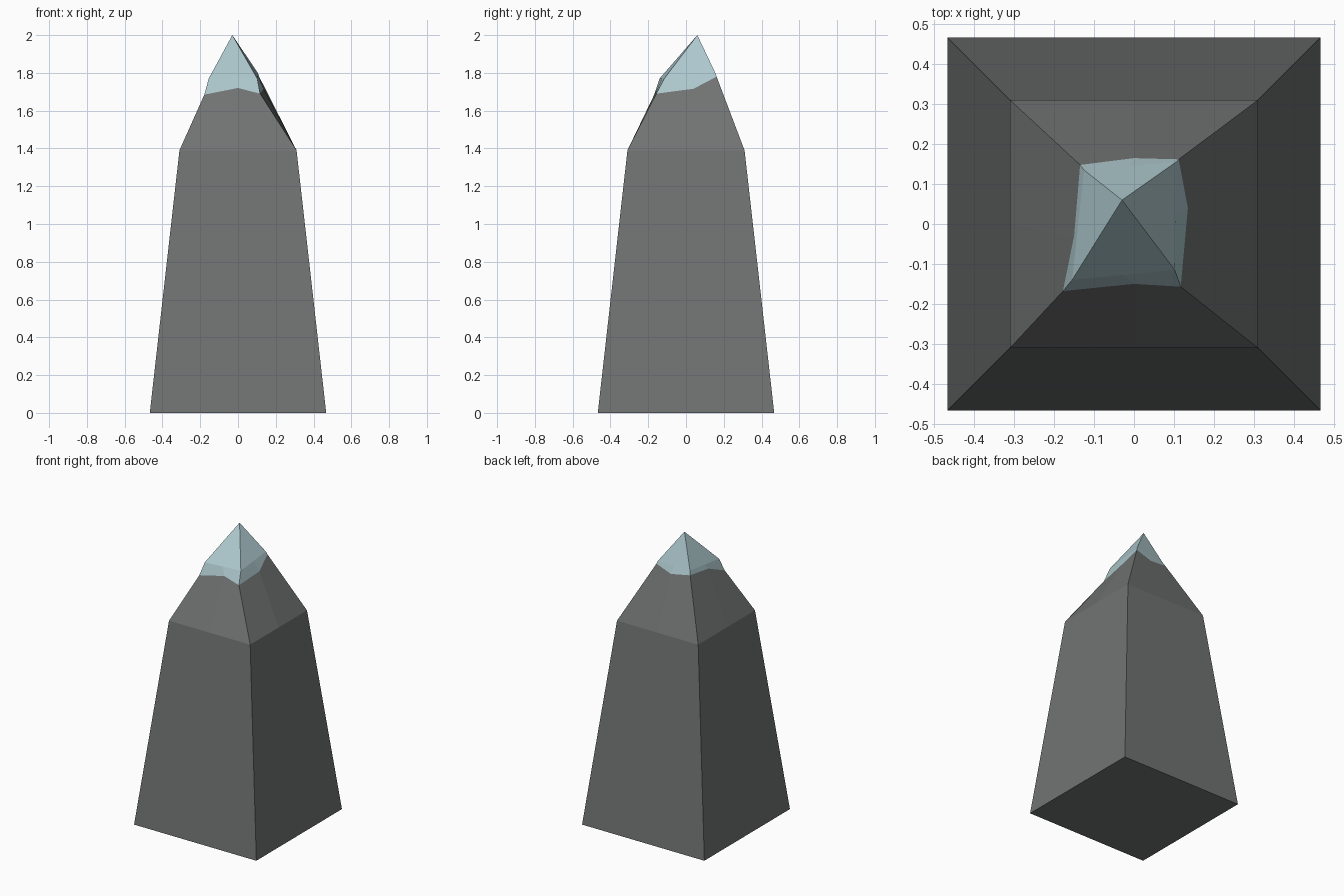
import bpy, bmesh

if "Cube" in bpy.data.objects:
    bpy.data.objects.remove(bpy.data.objects["Cube"])


def material(name, rgb):
    m = bpy.data.materials.new(name)
    m.diffuse_color = (*rgb, 1)
    m.use_nodes = True
    m.node_tree.nodes["Principled BSDF"].inputs["Base Color"].default_value = m.diffuse_color
    return m


def with_mids(c):
    """Turn four corners into an eight point ring with side midpoints."""
    ring = []
    for i in range(4):
        a, b = c[i], c[(i + 1) % 4]
        ring += [a, tuple((p + q) / 2 for p, q in zip(a, b))]
    return ring


def square(h, z):
    return with_mids([(-h, -h, z), (h, -h, z), (h, h, z), (-h, h, z)])


def loft(name, rings, mat, apex=None, floor=False):
    """Skin stacked rings, optionally closing the bottom or ending in a point."""
    bm = bmesh.new()
    rows = [[bm.verts.new(p) for p in r] for r in rings]
    n = len(rows[0])
    for lo, hi in zip(rows, rows[1:]):
        for i in range(n):
            j = (i + 1) % n
            bm.faces.new((lo[i], lo[j], hi[j], hi[i]))
    if apex:
        tip = bm.verts.new(apex)
        for i in range(n):
            bm.faces.new((rows[-1][i], rows[-1][(i + 1) % n], tip))
    if floor:
        bm.faces.new(rows[0][::-1])
    me = bpy.data.meshes.new(name)
    bm.to_mesh(me)
    bm.free()
    me.materials.append(mat)
    ob = bpy.data.objects.new(name, me)
    bpy.context.collection.objects.link(ob)
    return ob


rock = material("dark grey stone", (0.165, 0.172, 0.172))
ice = material("pale blue ice", (0.42, 0.58, 0.61))

# wavy line where the stone meets the pale tip, anticlockwise from front left
snow_line = [(-0.178, -0.168, 1.685), (0.0, -0.15, 1.72), (0.117, -0.157, 1.69),
             (0.135, 0.04, 1.716), (0.112, 0.162, 1.78), (0.0, 0.165, 1.74),
             (-0.135, 0.148, 1.76), (-0.15, -0.03, 1.743)]

# four corners where the tip bends inward
bend = with_mids([(-0.155, -0.14, 1.77), (0.102, -0.115, 1.77),
                  (0.105, 0.155, 1.80), (-0.125, 0.135, 1.785)])

# stone body: tapered shaft and steeper shoulder
loft("stone_spire", [square(0.467, 0), square(0.31, 1.39), snow_line], rock, floor=True)

# pale pointed tip
loft("ice_tip", [snow_line, bend], ice, apex=(-0.03, 0.06, 2.0))
